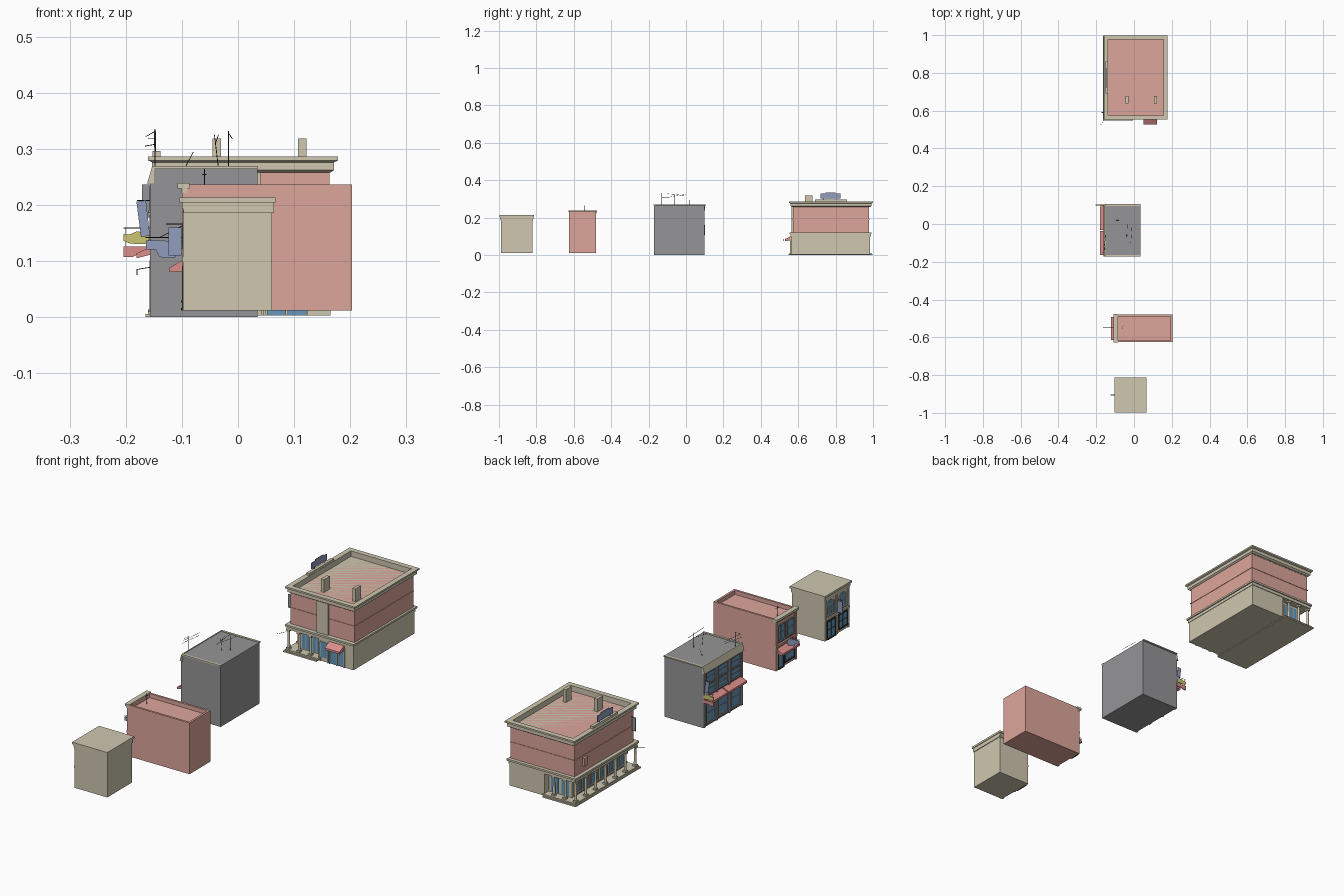
import bpy, bmesh, math
from mathutils import Vector, Matrix

COL = dict(beige=(0.62, 0.57, 0.43), red=(0.72, 0.38, 0.33), blue=(0.13, 0.31, 0.5),
           sign=(0.29, 0.34, 0.52), yellow=(0.6, 0.56, 0.16), grey=(0.3, 0.3, 0.31),
           dark=(0.04, 0.04, 0.05), awning=(0.72, 0.27, 0.26))
MAT = {}
for k, c in COL.items():
    MAT[k] = bpy.data.materials.new(k)
    MAT[k].diffuse_color = (*c, 1)


def finish(name, bm, mat):
    bmesh.ops.recalc_face_normals(bm, faces=bm.faces)
    me = bpy.data.meshes.new(name)
    bm.to_mesh(me)
    bm.free()
    me.materials.append(MAT[mat])
    ob = bpy.data.objects.new(name, me)
    bpy.context.collection.objects.link(ob)
    return ob


def boxes(name, mat, *bs):
    """Each box is x0, x1, y0, y1, z0, z1"""
    bm = bmesh.new()
    for x0, x1, y0, y1, z0, z1 in bs:
        m = Matrix.Translation(((x0 + x1) / 2, (y0 + y1) / 2, (z0 + z1) / 2)) @ Matrix.Diagonal((x1 - x0, y1 - y0, z1 - z0, 1))
        bmesh.ops.create_cube(bm, size=1, matrix=m)
    return finish(name, bm, mat)


def prism(name, mat, pts, y0, y1):
    """Extrude an x-z profile along y"""
    bm = bmesh.new()
    f = bm.faces.new([bm.verts.new((x, y0, z)) for x, z in pts])
    g = bmesh.ops.extrude_face_region(bm, geom=[f])['geom']
    bmesh.ops.translate(bm, vec=(0, y1 - y0, 0), verts=[v for v in g if isinstance(v, bmesh.types.BMVert)])
    return finish(name, bm, mat)


def rim(name, mat, x0, x1, y0, y1, prof):
    """Sweep an (inset, z) profile round a rectangle, closed loop"""
    bm = bmesh.new()
    loops = [[bm.verts.new(p) for p in ((x0 + i, y0 + i, z), (x1 - i, y0 + i, z), (x1 - i, y1 - i, z), (x0 + i, y1 - i, z))]
             for i, z in prof]
    for a, b in zip(loops, loops[1:] + loops[:1]):
        for k in range(4):
            bm.faces.new((a[k], a[(k + 1) % 4], b[(k + 1) % 4], b[k]))
    return finish(name, bm, mat)


def rods(name, segs, r=0.0007, mat='dark'):
    bm = bmesh.new()
    for a, b in segs:
        a, b = Vector(a), Vector(b)
        d = b - a
        m = Matrix.Translation((a + b) / 2) @ d.to_track_quat('Z', 'Y').to_matrix().to_4x4()
        bmesh.ops.create_cone(bm, cap_ends=True, segments=6, radius1=r, radius2=r, depth=d.length, matrix=m)
    return finish(name, bm, mat)


def windows(name, x, cells, frame='beige', t=0.004, cross=True):
    """Framed panes on a wall facing -x; cells are y0, y1, z0, z1"""
    fr, gl = [], []
    for a, b, c, d in cells:
        gl.append((x - 0.0015, x + 0.002, a, b, c, d))
        fr += [(x - 0.005, x, a - t, a, c - t, d + t), (x - 0.005, x, b, b + t, c - t, d + t),
               (x - 0.005, x, a, b, d, d + t), (x - 0.007, x, a - t, b + t, c - t, c)]
        if cross:
            m, n = (a + b) / 2, (c + d) / 2
            fr += [(x - 0.003, x, a, b, n - 0.001, n + 0.001), (x - 0.003, x, m - 0.001, m + 0.001, c, d)]
    boxes(name + '_glass', 'blue', *gl)
    boxes(name + '_frames', frame, *fr)


# ---- Small beige shop ----
boxes('shop_body', 'beige', (-0.094, 0.061, -0.99, -0.82, 0.012, 0.19))
boxes('shop_cornice', 'beige', (-0.097, 0.064, -0.993, -0.817, 0.186, 0.193),
      (-0.1, 0.064, -0.994, -0.816, 0.193, 0.204), (-0.104, 0.067, -0.998, -0.812, 0.204, 0.213))
boxes('shop_band', 'beige', (-0.1, -0.094, -0.99, -0.82, 0.098, 0.107),
      *[(-0.098, -0.094, y, y + 0.01, 0.012, 0.19) for y in (-0.99, -0.91, -0.83)])
windows('shop_upper', -0.094, [(-0.97, -0.925, 0.118, 0.165), (-0.885, -0.84, 0.118, 0.165)])
windows('shop_lower', -0.094, [(-0.975, -0.918, 0.03, 0.088), (-0.892, -0.84, 0.016, 0.088)], 'dark')
for y in (-0.9475, -0.8625):  # arched window heads
    bm = bmesh.new()
    bmesh.ops.create_cone(bm, cap_ends=True, segments=16, radius1=0.0225, radius2=0.0225, depth=0.006,
                          matrix=Matrix.Translation((-0.0945, y, 0.163)) @ Matrix.Rotation(math.pi / 2, 4, 'Y') @ Matrix.Diagonal((0.75, 1, 1, 1)))
    finish('shop_arch_glass', bm, 'blue')
boxes('shop_sign', 'sign', (-0.124, -0.101, -0.907, -0.903, 0.11, 0.16))
rods('shop_sign_bracket', [((-0.128, -0.905, 0.166), (-0.094, -0.905, 0.166))])

# ---- Narrow red house ----
boxes('house_body', 'red', (-0.095, 0.203, -0.625, -0.48, 0.012, 0.218))
rim('house_parapet', 'red', -0.095, 0.203, -0.625, -0.48, [(0, 0.217), (0, 0.236), (0.009, 0.236), (0.009, 0.217)])
boxes('house_cornice', 'beige', (-0.108, -0.086, -0.628, -0.477, 0.229, 0.239),
      (-0.101, -0.09, -0.626, -0.479, 0.221, 0.229))
boxes('house_facade_trim', 'red', (-0.102, -0.095, -0.625, -0.48, 0.113, 0.122),
      *[(-0.1, -0.095, y, y + 0.011, 0.012, 0.222) for y in (-0.625, -0.491)])
windows('house_upper', -0.095, [(-0.606, -0.562, 0.135, 0.2), (-0.543, -0.499, 0.135, 0.2)], 'grey')
windows('house_lower', -0.095, [(-0.608, -0.545, 0.03, 0.078), (-0.532, -0.498, 0.016, 0.078)], 'dark', 0.004, False)
prism('house_awning', 'awning', [(-0.095, 0.104), (-0.122, 0.088), (-0.122, 0.08), (-0.095, 0.082)], -0.613, -0.492)
prism('house_sign', 'sign', [(-0.164, 0.121), (-0.146, 0.12), (-0.14, 0.107), (-0.113, 0.105), (-0.106, 0.118),
                             (-0.112, 0.133), (-0.135, 0.137), (-0.164, 0.137)], -0.549, -0.545)
rods('house_sign_bracket', [((-0.165, -0.547, 0.142), (-0.095, -0.547, 0.142)), ((-0.14, -0.547, 0.142), (-0.095, -0.547, 0.165))])
rods('house_roof_mast', [((-0.06, -0.545, 0.218), (-0.06, -0.545, 0.265)), ((-0.063, -0.552, 0.254), (-0.057, -0.538, 0.254))], 0.001)

# ---- Grey building ----
prism('block_body', 'grey', [(-0.153, 0), (0.035, 0), (0.035, 0.267), (-0.15, 0.267), (-0.153, 0.24)], -0.17, 0.1)
prism('block_roof_panel', 'beige', [(-0.162, 0.238), (-0.15, 0.238), (-0.149, 0.269), (-0.153, 0.269)], -0.172, 0.102)
boxes('block_roof_edges', 'beige', (-0.153, 0.035, -0.173, -0.163, 0.264, 0.269), (-0.153, 0.035, 0.096, 0.106, 0.264, 0.269))
ys = [-0.152, -0.066, 0.02]
windows('block_upper', -0.153, [(y, y + 0.062, z, z + 0.04) for y in ys for z in (0.138, 0.19)], 'grey')
windows('block_shopfront', -0.153, [(y, y + 0.062, 0.014, 0.096) for y in ys], 'grey', 0.005)
boxes('block_piers', 'grey', *[(-0.157, -0.153, y, y + 0.012, 0, 0.24) for y in (-0.17, -0.084, 0.002, 0.088)])
for a, b in ((-0.163, -0.037), (-0.031, 0.092)):
    prism('block_awning', 'awning', [(-0.153, 0.126), (-0.181, 0.114), (-0.181, 0.105), (-0.153, 0.112)], a, b)
prism('fish_sign_upper', 'yellow', [(-0.204, 0.136), (-0.192, 0.131), (-0.157, 0.13), (-0.156, 0.142),
                                    (-0.165, 0.15), (-0.18, 0.153), (-0.194, 0.147), (-0.204, 0.148)], 0.098, 0.102)
prism('fish_sign_lower', 'awning', [(-0.204, 0.107), (-0.188, 0.107), (-0.18, 0.111), (-0.154, 0.111), (-0.154, 0.126), (-0.204, 0.126)], 0.098, 0.102)
prism('block_tall_sign', 'sign', [(-0.173, 0.143), (-0.157, 0.145), (-0.164, 0.208), (-0.181, 0.206)], 0.094, 0.098)
rods('block_sign_brackets', [((-0.204, 0.1, 0.159), (-0.15, 0.1, 0.159)), ((-0.18, 0.096, 0.208), (-0.15, 0.096, 0.208)),
                             ((-0.2, 0.1, 0.127), (-0.2, 0.1, 0.159))])
# roof aerials
rods('block_aerials', [((-0.148, -0.13, 0.267), (-0.148, -0.13, 0.331)), ((-0.164, -0.14, 0.322), (-0.148, -0.13, 0.331)),
                       ((-0.165, -0.15, 0.305), (-0.148, -0.06, 0.308)), ((-0.16, -0.15, 0.318), (-0.148, -0.05, 0.318)),
                       ((-0.017, -0.03, 0.267), (-0.017, -0.03, 0.332)), ((-0.017, -0.1, 0.328), (-0.01, 0.0, 0.318)),
                       ((-0.04, -0.09, 0.31), (-0.035, 0.0, 0.325)), ((-0.035, -0.06, 0.267), (-0.042, -0.06, 0.325)),
                       ((-0.094, 0.02, 0.267), (-0.08, 0.02, 0.294))])

# ---- Large corner hotel ----
boxes('hotel_ground_floor', 'beige', (-0.118, 0.165, 0.592, 0.955, 0.003, 0.112), (-0.005, 0.165, 0.562, 0.985, 0.003, 0.112))
boxes('hotel_porch_floor', 'beige', (-0.165, -0.005, 0.548, 0.998, 0, 0.006), (-0.16, 0.0, 0.554, 0.992, 0.005, 0.012))
boxes('hotel_upper_floor', 'red', (-0.146, 0.163, 0.572, 0.978, 0.118, 0.262))
rim('hotel_ledge', 'red', -0.148, 0.165, 0.57, 0.98, [(0, 0.188), (0, 0.192), (0.005, 0.192), (0.005, 0.188)])
boxes('hotel_mid_cornice', 'beige', (-0.156, 0.167, 0.558, 0.988, 0.099, 0.112), (-0.161, 0.172, 0.553, 0.993, 0.112, 0.12))
rim('hotel_top_cornice', 'beige', -0.16, 0.178, 0.552, 0.999,
    [(0.013, 0.258), (0.007, 0.262), (0.007, 0.276), (0, 0.279), (0, 0.286), (0.023, 0.286), (0.023, 0.258)])
boxes('hotel_roof', 'beige', (-0.14, 0.158, 0.572, 0.979, 0.256, 0.262))
boxes('hotel_chimneys', 'beige', *[(x, x + 0.015, 0.637, 0.677, 0.26, 0.318) for x in (-0.045, 0.107)])
boxes('hotel_flue_strip', 'beige', (-0.015, 0.04, 0.565, 0.575, 0.118, 0.26))
# porch columns
pos = [(-0.15, 0.566 + i * 0.0683) for i in range(7)] + [(x, y) for x in (-0.1, -0.045) for y in (0.566, 0.976)]
bm = bmesh.new()
for x, y in pos:
    for r, z0, z1 in ((0.0055, 0.018, 0.092), (0.008, 0.011, 0.019), (0.008, 0.091, 0.1)):
        bmesh.ops.create_cone(bm, cap_ends=True, segments=12 if r < 0.006 else 4, radius1=r * (1 if r < 0.006 else 1.35),
                              radius2=r * (0.85 if r < 0.006 else 1.35), depth=z1 - z0,
                              matrix=Matrix.Translation((x, y, (z0 + z1) / 2)) @ Matrix.Rotation(math.pi / 4, 4, 'Z'))
finish('hotel_porch_columns', bm, 'beige')
windows('hotel_porch_windows', -0.118, [(y + 0.006, y + 0.048, 0.024, 0.09) for y in [0.597 + i * 0.0595 for i in range(6)]])
# end windows behind the porch, and street entrance
ends = [(x, x + 0.036, y, y + 0.004, 0.016, 0.09) for x in (-0.103, -0.052) for y in (0.59, 0.953)]
boxes('hotel_end_windows', 'blue', *ends)
boxes('hotel_end_window_bars', 'beige', *[((a + b) / 2 - 0.0015, (a + b) / 2 + 0.0015, c - 0.001, d + 0.001, e, f) for a, b, c, d, e, f in ends])
boxes('hotel_entrance_glass', 'blue', (0.008, 0.042, 0.56, 0.564, 0.02, 0.088), (0.053, 0.121, 0.56, 0.564, 0.004, 0.085))
boxes('hotel_entrance_frame', 'beige', *[(x, x + 0.004, 0.557, 0.564, 0.003, 0.09) for x in (0.004, 0.042, 0.049, 0.085, 0.121)])
# entrance awning: wedge extruded along x
aw = prism('hotel_entrance_awning', 'awning', [(0, 0.102), (-0.034, 0.083), (-0.034, 0.074), (0, 0.08)], -0.122, -0.05)
aw.rotation_euler = (0, 0, math.pi / 2)
aw.location = (0, 0.562, 0)
# rooftop sign, wall signs and lamp
boxes('hotel_sign_plinth', 'beige', (-0.152, -0.138, 0.69, 0.86, 0.284, 0.296))
boxes('hotel_roof_sign', 'sign', (-0.15, -0.146, 0.72, 0.825, 0.302, 0.328), (-0.15, -0.146, 0.745, 0.8, 0.327, 0.334))
rods('hotel_sign_legs', [((-0.147, y, 0.29), (-0.147, y, 0.31)) for y in (0.735, 0.81)], 0.0012)
boxes('hotel_hanging_panel', 'grey', (-0.171, -0.154, 0.588, 0.592, 0.178, 0.236))
boxes('hotel_wall_box', 'red', (-0.157, -0.145, 0.9, 0.925, 0.148, 0.182))
rods('hotel_brackets', [((-0.171, 0.59, 0.236), (-0.144, 0.59, 0.236)), ((-0.15, 0.56, 0.09), (-0.18, 0.52, 0.085)),
                        ((-0.18, 0.52, 0.085), (-0.18, 0.52, 0.075))])
